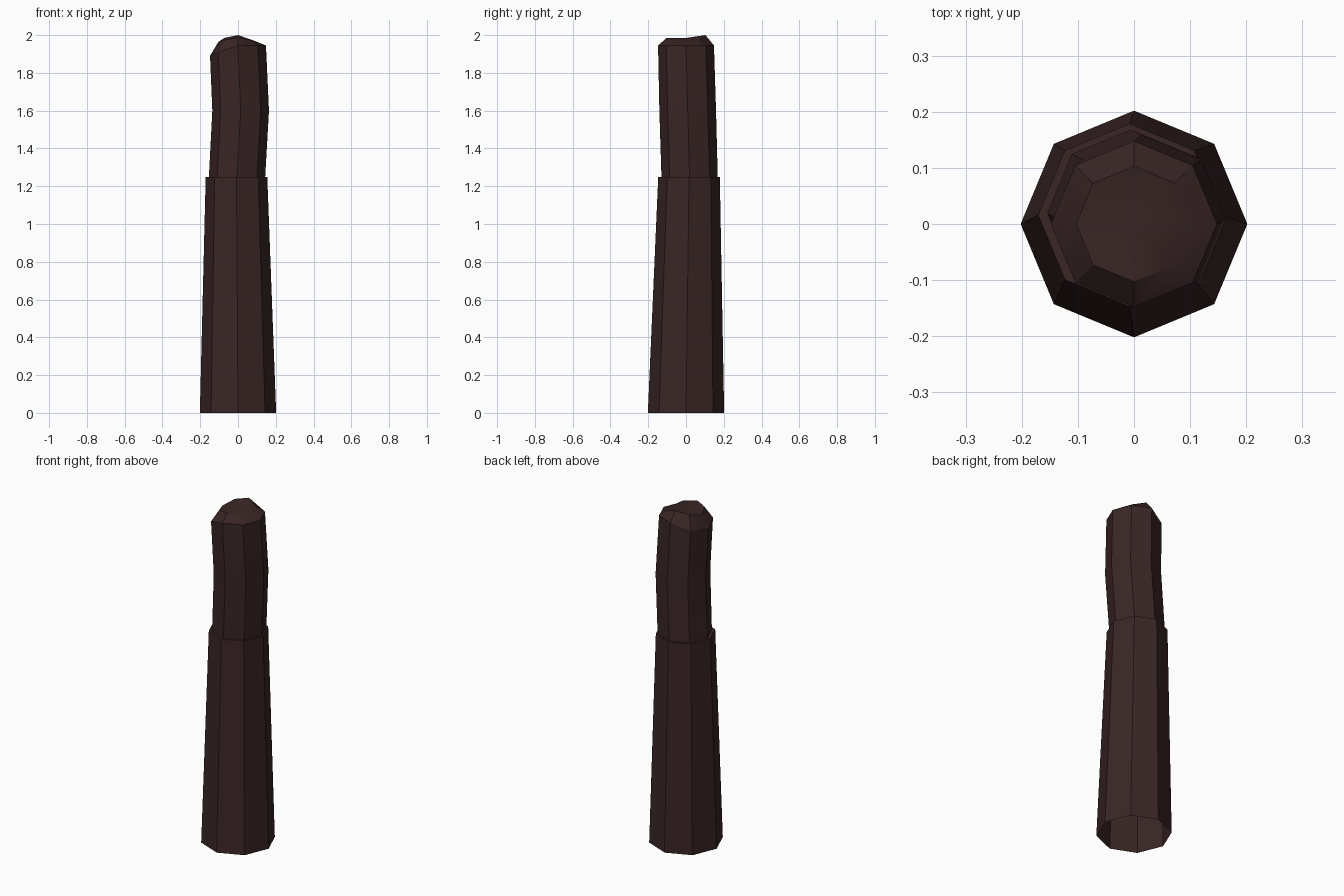
import bpy, bmesh
from math import cos, sin, pi, radians

if "Cube" in bpy.data.objects:
    bpy.data.objects.remove(bpy.data.objects["Cube"], do_unlink=True)

SIDES = 8

bark = bpy.data.materials.new("dark brown")
bark.use_nodes = True
colour = (0.042, 0.019, 0.019, 1)
bark.diffuse_color = colour
bark.node_tree.nodes["Principled BSDF"].inputs["Base Color"].default_value = colour


def ring(bm, cx, cy, radius, heights):
    """One octagonal ring, starting at +x, with a height per corner."""
    if not isinstance(heights, list):
        heights = [heights] * SIDES
    return [bm.verts.new((cx + radius * cos(2 * pi * i / SIDES),
                          cy + radius * sin(2 * pi * i / SIDES), z))
            for i, z in enumerate(heights)]


def bridge(bm, low, high):
    for i in range(SIDES):
        j = (i + 1) % SIDES
        bm.faces.new((low[i], low[j], high[j], high[i]))


def finish(bm, name):
    mesh = bpy.data.meshes.new(name)
    bm.to_mesh(mesh)
    bm.free()
    mesh.materials.append(bark)
    obj = bpy.data.objects.new(name, mesh)
    bpy.context.collection.objects.link(obj)
    bpy.ops.object.select_all(action='DESELECT')
    obj.select_set(True)
    bpy.context.view_layer.objects.active = obj
    bpy.ops.object.shade_smooth_by_angle(angle=radians(30))


# Lower trunk, open at the base, with a flat ledge at its top
bm = bmesh.new()
rings = [ring(bm, 0, 0, 0.202, 0),
         ring(bm, -0.008, 0.016, 0.163, 1.25),
         ring(bm, -0.005, 0.019, 0.149, 1.25)]
for low, high in zip(rings, rings[1:]):
    bridge(bm, low, high)
finish(bm, "lower_trunk")

# Upper trunk, gently bent, with an uneven rounded top
bm = bmesh.new()
rim = [1.945, 1.945, 1.945, 1.91, 1.89, 1.91, 1.945, 1.945]
crown = [1.96, 1.975, 2.0, 1.985, 1.965, 1.975, 1.985, 1.975]
rings = [ring(bm, -0.005, 0.019, 0.149, 1.25),
         ring(bm, 0.014, 0.009, 0.15, 1.6),
         ring(bm, 0, 0, 0.148, rim),
         ring(bm, 0, 0, 0.103, crown)]
for low, high in zip(rings, rings[1:]):
    bridge(bm, low, high)
tip = bm.verts.new((0, 0, 1.985))
for i in range(SIDES):
    bm.faces.new((rings[-1][i], rings[-1][(i + 1) % SIDES], tip))
finish(bm, "upper_trunk")
